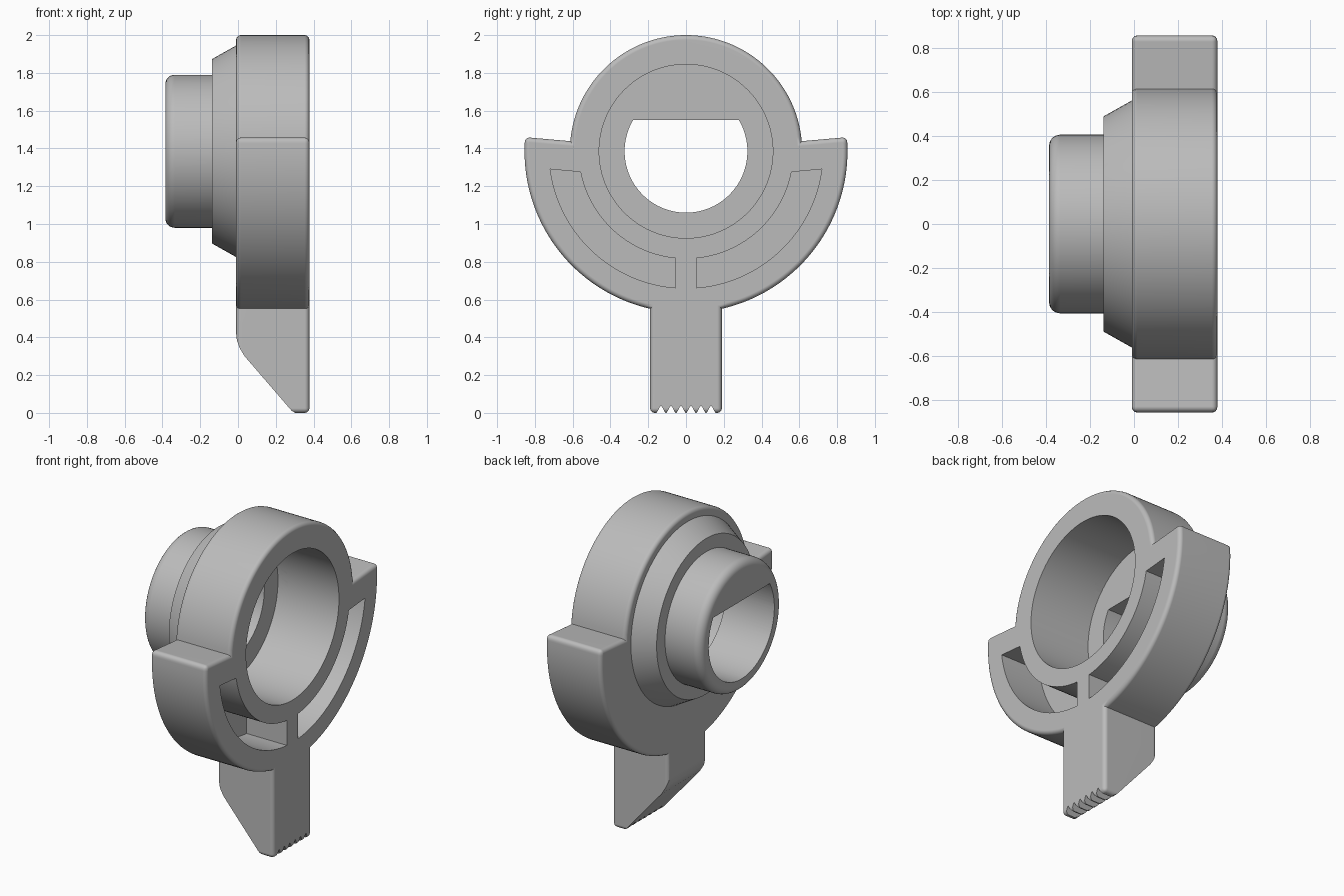
import bpy, bmesh
from math import sin, cos, acos, asin, atan2, pi, radians

cube = bpy.data.objects.get("Cube")
if cube:
    bpy.data.objects.remove(cube)

CZ = 1.385                      # height of the hub axis
X0, X1 = -0.01, 0.378           # back and front of the lever body
RING, SKIRT, BORE, SHAFT = 0.615, 0.855, 0.46, 0.325
HANDLE = 0.19                   # half width of the handle

grey = bpy.data.materials.new("plain grey")
grey.use_nodes = True
colour = (0.5, 0.5, 0.5, 1)
grey.diffuse_color = colour
grey.node_tree.nodes["Principled BSDF"].inputs["Base Color"].default_value = colour


def arc(r, a, b, n):
    """Points (y, z) on a circle about the hub axis."""
    return [(r * cos(a + (b - a) * i / n), CZ + r * sin(a + (b - a) * i / n))
            for i in range(n + 1)]


def make(name, bm):
    bmesh.ops.recalc_face_normals(bm, faces=bm.faces[:])
    mesh = bpy.data.meshes.new(name)
    bm.to_mesh(mesh)
    bm.free()
    mesh.materials.append(grey)
    obj = bpy.data.objects.new(name, mesh)
    bpy.context.collection.objects.link(obj)
    return obj


def prism(points, lo, hi, axis="x"):
    """Extrude a flat outline: (y, z) along x, or (x, z) along y."""
    bm = bmesh.new()
    place = (lambda u, v, w: (w, u, v)) if axis == "x" else (lambda u, v, w: (u, w, v))
    face = bm.faces.new([bm.verts.new(place(u, v, lo)) for u, v in points])
    new = bmesh.ops.extrude_face_region(bm, geom=[face])["geom"]
    shift = (hi - lo, 0, 0) if axis == "x" else (0, hi - lo, 0)
    bmesh.ops.translate(bm, vec=shift, verts=[g for g in new if isinstance(g, bmesh.types.BMVert)])
    bmesh.ops.recalc_face_normals(bm, faces=bm.faces[:])
    return bm


def cut(obj, bm):
    """Subtract a shape from an object for good."""
    cutter = make("cutter", bm)
    mod = obj.modifiers.new("cut", "BOOLEAN")
    mod.operation, mod.solver, mod.object = "DIFFERENCE", "EXACT", cutter
    bpy.context.view_layer.objects.active = obj
    bpy.ops.object.modifier_apply(modifier=mod.name)
    bpy.data.objects.remove(cutter)


def finish(obj):
    bpy.ops.object.select_all(action="DESELECT")
    obj.select_set(True)
    bpy.context.view_layer.objects.active = obj
    bpy.ops.object.shade_smooth_by_angle(angle=radians(30))
    mod = obj.modifiers.new("even shading", "WEIGHTED_NORMAL")
    mod.keep_sharp = True


# Lever body: ring, wider skirt below and handle in one rounded outline
tip = radians(5)
neck = -acos(HANDLE / SKIRT)
outline = ([(HANDLE, 0)] + arc(SKIRT, neck, tip, 36) + arc(RING, tip, pi - tip, 72)
           + arc(SKIRT, pi - tip, pi - neck, 36) + [(-HANDLE, 0)])
bm = prism(outline, X0, X1)
rounded = [e for e in bm.edges if e.calc_face_angle_signed() > 0.5]
bmesh.ops.bevel(bm, geom=rounded, offset=0.025, segments=4, profile=0.5,
                affect="EDGES", clamp_overlap=True)
body = make("lever_body", bm)

# Hub: cone and round boss turned about the x axis
FILLET = 0.05
profile = [(0.02, 0), (0.02, 0.57), (X0, 0.56), (-0.138, 0.488), (-0.138, 0.405)]
for i in range(7):
    a = i * pi / 12
    profile.append((-0.385 + FILLET * (1 - sin(a)), 0.405 - FILLET * (1 - cos(a))))
profile.append((-0.385, 0))
bm = bmesh.new()
verts = [bm.verts.new((x, 0, CZ + r)) for x, r in profile]
edges = [bm.edges.new(pair) for pair in zip(verts, verts[1:])]
bmesh.ops.spin(bm, geom=verts + edges, cent=(0, 0, CZ), axis=(1, 0, 0),
               angle=2 * pi, steps=96, use_merge=True)
bmesh.ops.remove_doubles(bm, verts=bm.verts[:], dist=0.0001)
hub = make("hub", bm)

# Bore and D-shaped shaft hole through both parts
flat = asin(0.165 / SHAFT)
for part in (body, hub):
    cut(part, prism(arc(BORE, 0, 2 * pi, 96)[:-1], -0.045, 0.6))
cut(hub, prism(arc(SHAFT, pi - flat, 2 * pi + flat, 72), -0.6, 0.3))

# Curved pockets on both sides of the middle rib
inner, outer, rib = 0.569, 0.725, 0.055
pocket = (arc(inner, -acos(rib / inner), atan2(-0.11, 0.56), 32)
          + arc(outer, atan2(-0.095, 0.72), -acos(rib / outer), 32))
for side in (1, -1):
    cut(body, prism([(side * y, z) for y, z in pocket], X1 - 0.28, 0.6))

# Sloped back of the handle
slope = [(-0.1, -0.1), (-0.1, 0.43), (-0.011, 0.43), (-0.006, 0.385), (0.008, 0.345),
         (0.035, 0.3), (0.285, 0.01), (0.3, 0.004), (0.3, -0.1)]
cut(body, prism(slope, -0.4, 0.4, "y"))

# Row of teeth at the handle tip
for i in range(6):
    y = (i - 2.5) * 0.053
    cut(body, prism([(y - 0.026, -0.005), (y, 0.042), (y + 0.026, -0.005)], 0.1, 0.5))

for part in (body, hub):
    finish(part)
